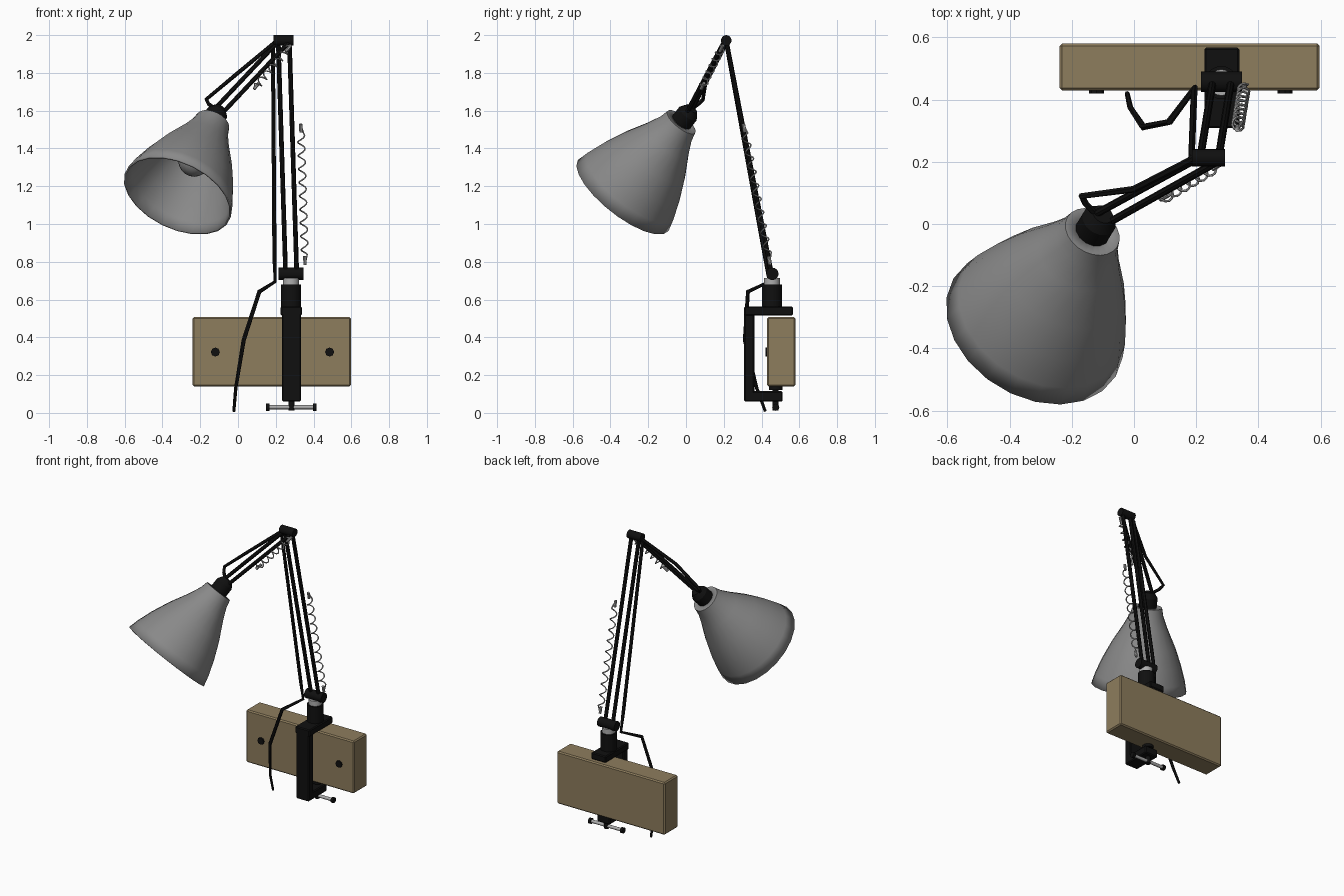
import bpy, bmesh, math
from mathutils import Vector

if "Cube" in bpy.data.objects:
    bpy.data.objects.remove(bpy.data.objects["Cube"])


def material(name, rgb):
    m = bpy.data.materials.new(name)
    m.diffuse_color = (*rgb, 1)
    m.use_nodes = True
    m.node_tree.nodes["Principled BSDF"].inputs["Base Color"].default_value = m.diffuse_color
    return m


BLACK = material("black metal", (0.005, 0.005, 0.005))
GREY = material("shade grey", (0.25, 0.25, 0.25))
SILVER = material("silver", (0.42, 0.42, 0.42))
WOOD = material("wood", (0.27, 0.205, 0.11))


def finish(ob, name, mat, smooth=True):
    ob.name = name
    ob.data.materials.clear()
    ob.data.materials.append(mat)
    bpy.ops.object.select_all(action='DESELECT')
    ob.select_set(True)
    bpy.context.view_layer.objects.active = ob
    if smooth:
        bpy.ops.object.shade_smooth_by_angle(angle=math.radians(35))
    return ob


def box(name, lo, hi, mat, bevel=0.006):
    lo, hi = Vector(lo), Vector(hi)
    bpy.ops.mesh.primitive_cube_add(size=1, location=(lo + hi) / 2)
    ob = bpy.context.object
    ob.scale = hi - lo
    bpy.ops.object.transform_apply(location=False, rotation=False, scale=True)
    if bevel:
        mod = ob.modifiers.new("edge", 'BEVEL')
        mod.width, mod.segments = bevel, 1
    return finish(ob, name, mat, False)


def rod(name, a, b, r, mat, sides=12, r2=None):
    a, b = Vector(a), Vector(b)
    d = b - a
    bpy.ops.mesh.primitive_cone_add(vertices=sides, radius1=r, radius2=r if r2 is None else r2,
                                    depth=d.length, location=(a + b) / 2)
    ob = bpy.context.object
    ob.rotation_euler = d.to_track_quat('Z', 'Y').to_euler()
    return finish(ob, name, mat)


def ball(name, c, r, mat, segs=16):
    bpy.ops.mesh.primitive_uv_sphere_add(segments=segs, ring_count=segs // 2, radius=r, location=c)
    return finish(bpy.context.object, name, mat)


def tube(name, pts, r, mat, radii=None):
    cu = bpy.data.curves.new(name, 'CURVE')
    cu.dimensions = '3D'
    cu.bevel_depth, cu.bevel_resolution, cu.use_fill_caps = r, 1, True
    sp = cu.splines.new('POLY')
    sp.points.add(len(pts) - 1)
    for i, p in enumerate(pts):
        sp.points[i].co = (*p, 1)
        sp.points[i].radius = radii[i] if radii else 1
    ob = bpy.data.objects.new(name, cu)
    bpy.context.collection.objects.link(ob)
    bpy.ops.object.select_all(action='DESELECT')
    ob.select_set(True)
    bpy.context.view_layer.objects.active = ob
    bpy.ops.object.convert(target='MESH')
    return finish(bpy.context.object, name, mat)


def spring(name, a, b, r, turns):
    a, b = Vector(a), Vector(b)
    d = (b - a).normalized()
    u = d.orthogonal().normalized()
    v = d.cross(u)
    n = turns * 10
    pts = [a]
    for i in range(n + 1):
        t, w = 0.07 + 0.86 * i / n, 2 * math.pi * i / 10
        pts.append(a.lerp(b, t) + (u * math.cos(w) + v * math.sin(w)) * r)
    pts.append(b)
    tube(name, pts, 0.004, SILVER)
    # hook ends
    for end, s in ((a, 1), (b, -1)):
        rod(name + "_end", end, end + d * 0.045 * s, 0.009, SILVER, 8)


# wooden board with two bolts
box("board", (-0.24, 0.43, 0.14), (0.597, 0.58, 0.507), WOOD, 0.008)
for x in (-0.12, 0.485):
    rod("bolt", (x, 0.42, 0.322), (x, 0.435, 0.322), 0.024, BLACK, 8)

# C clamp
box("clamp_spine", (0.233, 0.308, 0.06), (0.333, 0.362, 0.563), BLACK)
box("clamp_top_arm", (0.226, 0.308, 0.516), (0.339, 0.567, 0.563), BLACK)
box("clamp_bottom_arm", (0.233, 0.308, 0.06), (0.333, 0.512, 0.115), BLACK)

# clamp screw and handle
rod("clamp_screw", (0.283, 0.475, 0.012), (0.283, 0.475, 0.135), 0.016, BLACK)
rod("clamp_pad", (0.283, 0.475, 0.122), (0.283, 0.475, 0.14), 0.036, BLACK, 16)
rod("handle_bar", (0.16, 0.475, 0.03), (0.41, 0.475, 0.03), 0.011, SILVER)
for x in (0.158, 0.406):
    rod("handle_cap", (x - 0.009, 0.475, 0.03), (x + 0.009, 0.475, 0.03), 0.019, BLACK)

# post and hinges
rod("post", (0.281, 0.455, 0.56), (0.281, 0.455, 0.68), 0.053, BLACK, 20)
rod("post_collar", (0.281, 0.455, 0.68), (0.281, 0.455, 0.715), 0.042, SILVER, 20)
rod("lower_hinge", (0.215, 0.457, 0.736), (0.347, 0.457, 0.736), 0.033, BLACK, 16)
rod("upper_hinge", (0.187, 0.213, 1.972), (0.293, 0.213, 1.972), 0.028, BLACK, 16)

# twin rods of both arms
for x0, x1 in ((0.252, 0.213), (0.311, 0.272)):
    rod("lower_arm_rod", (x0, 0.452, 0.74), (x1, 0.213, 1.97), 0.0125, BLACK, 8)
rod("upper_arm_rod", (0.212, 0.215, 1.965), (-0.118, 0.035, 1.615), 0.0125, BLACK, 8)
rod("upper_arm_rod", (0.268, 0.2, 1.96), (-0.08, 0.005, 1.59), 0.0125, BLACK, 8)

# springs beside the arms
spring("lower_spring", (0.355, 0.445, 0.785), (0.332, 0.304, 1.53), 0.019, 9)
spring("upper_spring", (0.28, 0.195, 1.945), (0.085, 0.08, 1.715), 0.019, 6)

# cable: hanging tail, run along the lower arm, run along the upper arm
tube("cable", [(-0.022, 0.42, 0.008), (-0.012, 0.375, 0.13), (0.03, 0.312, 0.385),
               (0.113, 0.328, 0.642), (0.197, 0.44, 0.695), (0.193, 0.42, 0.82),
               (0.185, 0.218, 1.935), (0.2, 0.21, 1.965)], 0.0115, BLACK,
     [0.7, 0.8, 1, 1, 0.8, 1, 1, 1])
tube("upper_cable", [(0.2, 0.215, 1.965), (0.0, 0.112, 1.8), (-0.168, 0.09, 1.66),
                     (-0.155, 0.065, 1.635), (-0.11, 0.02, 1.6)], 0.011, BLACK)

# shade axis runs from neck to rim
NECK = Vector((-0.135, -0.027, 1.537))
AXIS = Vector((-0.185, -0.306, -0.387)).normalized()


def along(t):
    return NECK + AXIS * t


rod("socket", along(0.06), along(-0.065), 0.058, BLACK, 14)
rod("socket_cap", along(-0.065), along(-0.1), 0.058, BLACK, 14, 0.035)

# lathed shade, open at the rim
profile = [(0, 0.05), (0, 0.09), (0.05, 0.101), (0.13, 0.137), (0.25, 0.2),
           (0.36, 0.248), (0.46, 0.283), (0.527, 0.3)]
SIDES = 22
bm = bmesh.new()
rings = [[bm.verts.new((r * math.cos(2 * math.pi * i / SIDES),
                        r * math.sin(2 * math.pi * i / SIDES), t)) for i in range(SIDES)]
         for t, r in profile]
for lo, hi in zip(rings, rings[1:]):
    for i in range(SIDES):
        j = (i + 1) % SIDES
        bm.faces.new((lo[i], lo[j], hi[j], hi[i]))
bmesh.ops.recalc_face_normals(bm, faces=bm.faces)
me = bpy.data.meshes.new("shade")
bm.to_mesh(me)
bm.free()
shade = bpy.data.objects.new("shade", me)
bpy.context.collection.objects.link(shade)
shade.location = NECK
shade.rotation_euler = AXIS.to_track_quat('Z', 'Y').to_euler()
finish(shade, "shade", GREY)
wall = shade.modifiers.new("wall", 'SOLIDIFY')
wall.thickness, wall.offset = 0.01, 0

# bulb inside the shade
rod("bulb_neck", along(0.04), along(0.24), 0.04, GREY, 16, 0.06)
ball("bulb", along(0.275), 0.085, GREY, 20)
